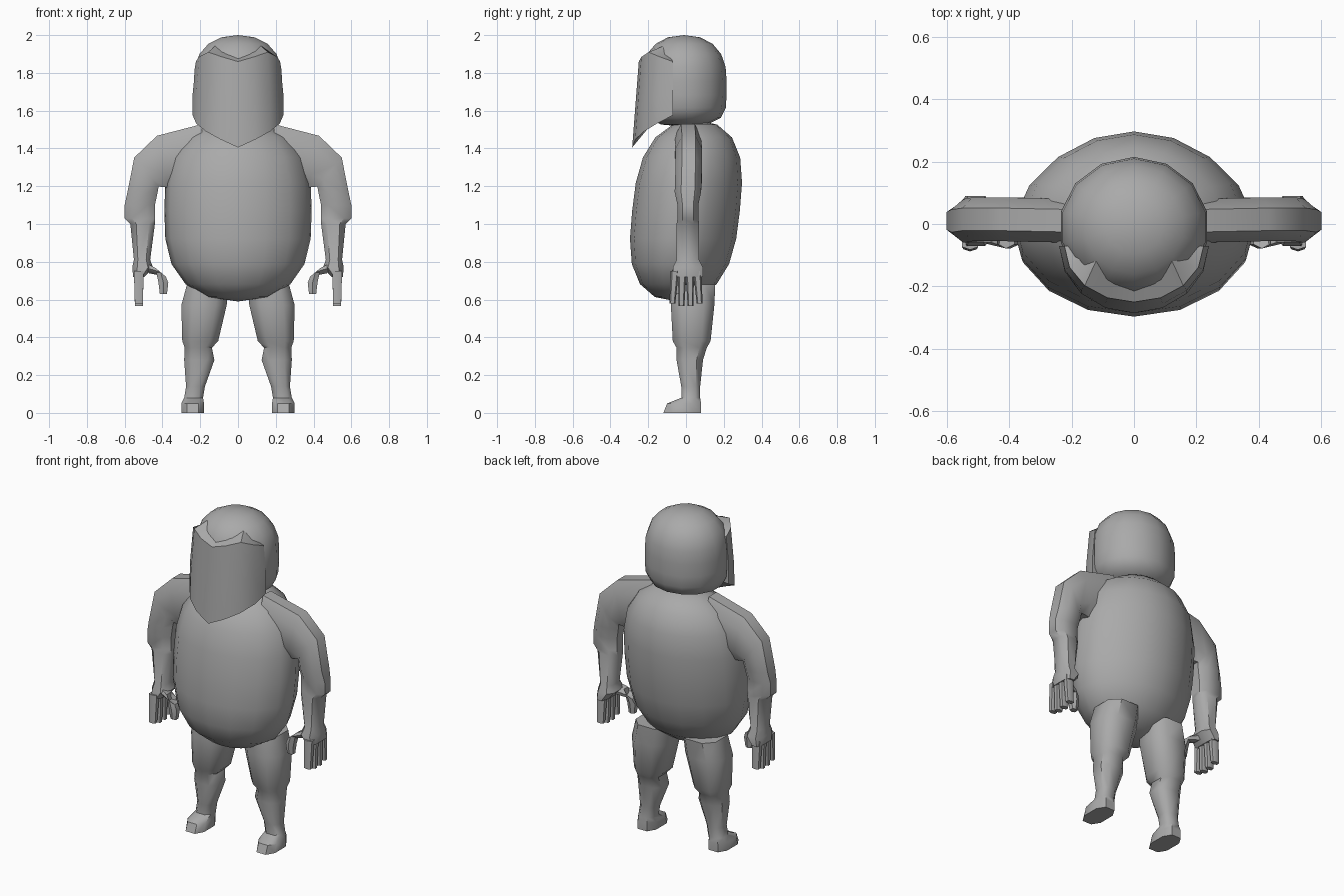
import bpy, bmesh, math
from mathutils import Vector

cube = bpy.data.objects.get("Cube")
if cube:
    bpy.data.objects.remove(cube, do_unlink=True)

GREY = (0.4, 0.4, 0.4, 1)
grey = bpy.data.materials.new("plain grey")
grey.use_nodes = True
grey.diffuse_color = GREY
grey.node_tree.nodes["Principled BSDF"].inputs["Base Color"].default_value = GREY


def finish(name, bm, sharp_angle):
    """Turn a bmesh into a shaded object."""
    bmesh.ops.recalc_face_normals(bm, faces=bm.faces)
    mesh = bpy.data.meshes.new(name)
    bm.to_mesh(mesh)
    bm.free()
    mesh.materials.append(grey)
    obj = bpy.data.objects.new(name, mesh)
    bpy.context.collection.objects.link(obj)
    bpy.ops.object.select_all(action='DESELECT')
    obj.select_set(True)
    bpy.context.view_layer.objects.active = obj
    bpy.ops.object.shade_smooth_by_angle(angle=math.radians(sharp_angle))


def loft(name, loops, side=1, sharp_angle=46):
    """Bridge equal-length point loops and cap both ends; side mirrors in x."""
    bm = bmesh.new()
    rows = [[bm.verts.new((side * p.x, p.y, p.z)) for p in loop] for loop in loops]
    for lower, upper in zip(rows, rows[1:]):
        for i in range(len(lower)):
            bm.faces.new((lower[i - 1], lower[i], upper[i], upper[i - 1]))
    bm.faces.new(rows[0])
    bm.faces.new(rows[-1])
    finish(name, bm, sharp_angle)


def section(x, z, width, depth=0.07, y=0.01, tilt=0, sides=8, boxy=0.75):
    """Boxy rounded limb section; width and depth are half sizes."""
    lean = math.radians(tilt)
    across = Vector((math.cos(lean), 0, math.sin(lean)))
    widest = math.cos(math.pi / sides) ** boxy
    points = []
    for i in range(sides):
        turn = math.tau * (i + 0.5) / sides
        c, s = (math.copysign(abs(f(turn)) ** boxy, f(turn)) / widest
                for f in (math.cos, math.sin))
        points.append(Vector((x, y, z)) + across * (width * c) + Vector((0, depth * s, 0)))
    return points


def blob(name, bottom, top, width, depth, lean, offset, top_blunt, bottom_blunt,
         segments, back_taper):
    """Egg body: a sphere with blunted ends, an axis leaning in y and a narrowed back."""
    bm = bmesh.new()
    bmesh.ops.create_uvsphere(bm, u_segments=segments, v_segments=10, radius=1)
    middle, half_height = (top + bottom) / 2, (top - bottom) / 2
    for v in bm.verts:
        up = max(-1, min(1, v.co.z))
        around = Vector((v.co.x, v.co.y))
        if around.length > 0.01:
            blunt = top_blunt if up > 0 else bottom_blunt
            around = around.normalized() * (1 - abs(up) ** blunt) ** 0.45
        narrow = 1 - back_taper * max(0, around.y)
        v.co = (around.x * width * narrow, around.y * depth + lean * up + offset,
                middle + half_height * up)
    finish(name, bm, 50)


# Torso and head
blob("torso", bottom=0.59, top=1.55, width=0.39, depth=0.285, lean=0.05,
     offset=0, top_blunt=3, bottom_blunt=3, segments=16, back_taper=0.15)
blob("head", bottom=1.515, top=2, width=0.24, depth=0.225, lean=0,
     offset=-0.01, top_blunt=2.5, bottom_blunt=6, segments=14, back_taper=0)

# Face guard: upright strips swept round the front, ending in a chin point
strips = []
for step in range(-4, 5):
    swing = step / 4
    x = 0.24 * math.sin(swing * math.pi / 2)
    front = math.cos(swing * math.pi / 2)
    brow_y = -0.07 - 0.18 * front
    chin_y = brow_y - 0.035 * front
    brow_z = 1.86 + 0.05 * math.sin(math.pi * swing) ** 2
    chin_z = 1.405 + 0.17 * abs(swing)
    brow = Vector((x * 0.93, brow_y, brow_z))
    chin = Vector((x, chin_y, chin_z))
    cheek = brow.lerp(chin, 0.6)
    cheek.x = x
    crown = Vector((x * 0.7, brow_y + 0.12 * front, brow_z + 0.05 * front))
    throat = Vector((x * 0.8, chin_y + 0.14 * front, 1.58))
    strips.append([crown, brow, cheek, chin, throat])
loft("face_guard", strips, sharp_angle=35)

# Arm from inside the chest to the knuckles
chest_end = section(x=0.2, z=1.39, width=0.14, tilt=95)
deltoid = section(x=0.4, z=1.33, width=0.14, y=0.015, tilt=78)
shoulder_bend = section(x=0.485, z=1.275, width=0.1, y=0.015, tilt=50)
upper_arm = section(x=0.505, z=1.17, width=0.08)
elbow = [section(x=0.52, z=z, width=0.08, depth=0.055) for z in (1.1, 1.03)]
forearm = section(x=0.505, z=1, width=0.065, depth=0.06)
wrist = section(x=0.508, z=0.81, width=0.043, depth=0.06)
palm = section(x=0.505, z=0.77, width=0.055, depth=0.08)
knuckles = section(x=0.525, z=0.72, width=0.03, depth=0.08)
arm = [chest_end, deltoid, shoulder_bend, upper_arm, *elbow, forearm, wrist, palm, knuckles]

# Thumb, reaching inward and forward, then down
thumb = [section(x=0.49, z=0.77, width=0.035, depth=0.035, y=-0.02, tilt=60, sides=6),
         section(x=0.41, z=0.745, width=0.036, depth=0.03, y=-0.045, tilt=40, sides=6),
         section(x=0.395, z=0.69, width=0.026, depth=0.025, y=-0.05, sides=6),
         section(x=0.395, z=0.63, width=0.019, depth=0.018, y=-0.05, sides=6)]

# Leg from hip to ankle, then a foot that lengthens toward the sole
hip = section(x=0.16, z=0.68, width=0.11, depth=0.115, y=0.04)
thigh = section(x=0.18, z=0.57, width=0.12, depth=0.115, y=0.035)
thigh_end = section(x=0.2, z=0.38, width=0.095, depth=0.1, y=0.03)
knee = section(x=0.21, z=0.345, width=0.072, depth=0.08, y=0.03)
calf = section(x=0.205, z=0.28, width=0.08, y=0.02)
ankle = [section(x=x, z=z, width=0.05, depth=0.05, y=0.025)
         for x, z in ((0.225, 0.14), (0.235, 0.08))]
foot = [section(x=0.24, z=z, width=0.06, depth=length, y=0.08 - length)
        for z, length in ((0.05, 0.09), (0, 0.1))]
leg = [hip, thigh, thigh_end, knee, calf, *ankle, *foot]


def finger(spread, length):
    """Tapering finger hanging from the knuckles."""
    root, root_z = 0.06 * spread, 0.75
    return [section(x=0.525, z=root_z - length * along, width=0.026 - 0.005 * along,
                    depth=0.02 - 0.006 * along, y=root * (1 + 0.2 * along), sides=6)
            for along in (0, 0.5, 1)]


for label, side in (("left", 1), ("right", -1)):
    loft(label + "_arm", arm, side)
    loft(label + "_thumb", thumb, side)
    loft(label + "_leg", leg, side)
    for number in range(4):
        spread = number / 1.5 - 1
        loft(f"{label}_finger_{number + 1}", finger(spread, 0.19 - 0.02 * abs(spread)), side)
